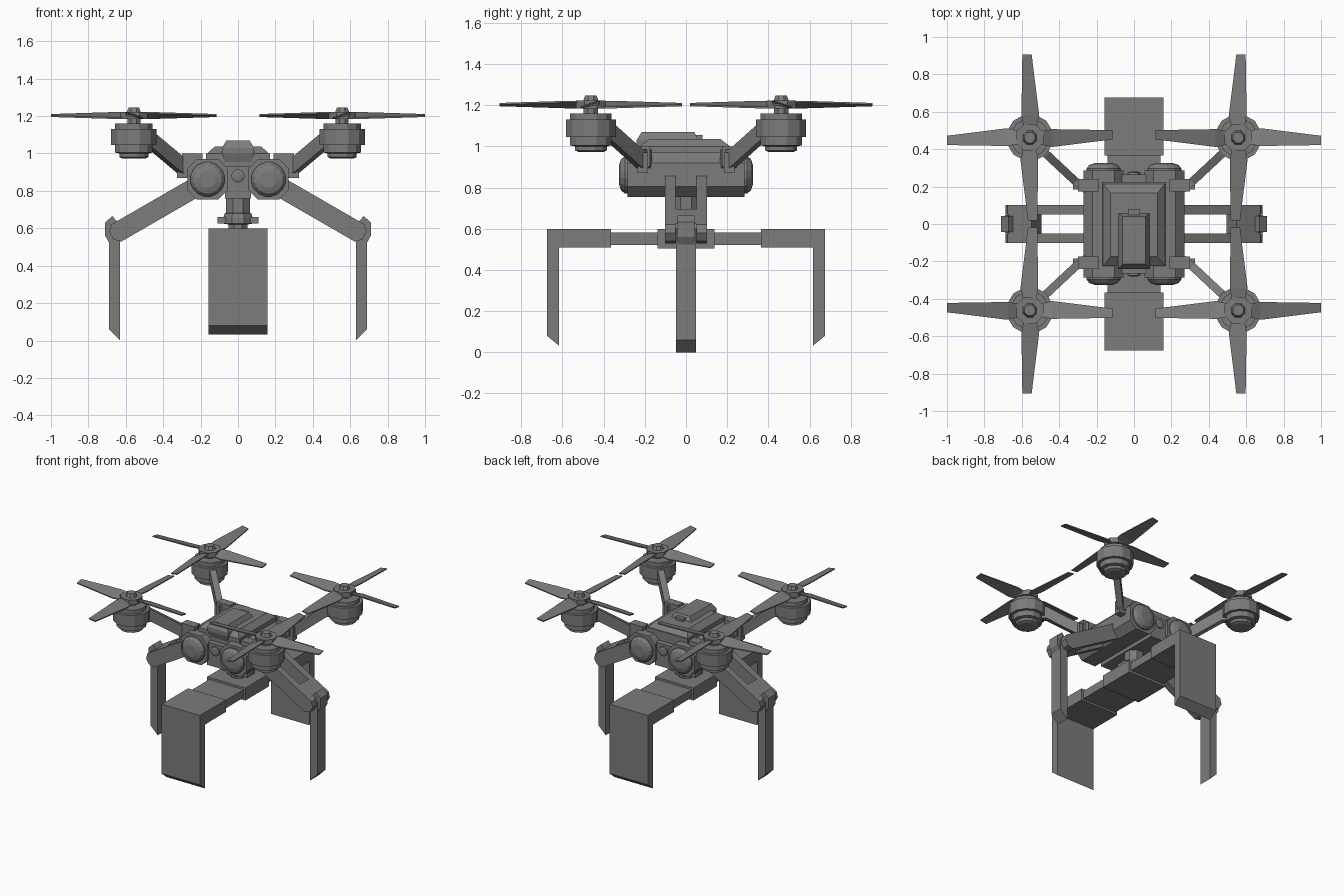
import bpy
import bmesh
from math import cos, sin, pi, radians
from mathutils import Vector, Matrix

cube = bpy.data.objects.get("Cube")
if cube:
    bpy.data.objects.remove(cube, do_unlink=True)

grey = bpy.data.materials.new("dark_grey")
grey.use_nodes = True
COLOUR = (0.2, 0.2, 0.2, 1)
grey.diffuse_color = COLOUR
grey.node_tree.nodes["Principled BSDF"].inputs["Base Color"].default_value = COLOUR

CORNERS = [(sx, sy) for sx in (1, -1) for sy in (1, -1)]


def loft(name, rings, sx=1, sy=1):
    """Skin a list of equal-length rings, cap both ends, mirror by sign."""
    bm = bmesh.new()
    loops = [[bm.verts.new((p[0] * sx, p[1] * sy, p[2])) for p in r] for r in rings]
    n = len(rings[0])
    for a, b in zip(loops, loops[1:]):
        for i in range(n):
            j = (i + 1) % n
            bm.faces.new((a[i], a[j], b[j], b[i]))
    bm.faces.new(loops[0])
    bm.faces.new(loops[-1])
    bmesh.ops.recalc_face_normals(bm, faces=bm.faces)
    mesh = bpy.data.meshes.new(name)
    bm.to_mesh(mesh)
    bm.free()
    mesh.materials.append(grey)
    obj = bpy.data.objects.new(name, mesh)
    bpy.context.collection.objects.link(obj)
    return obj


def rect(x0, x1, y0, y1, z):
    return [(x0, y0, z), (x1, y0, z), (x1, y1, z), (x0, y1, z)]


def box(name, x0, x1, y0, y1, z0, z1, sx=1, sy=1):
    return loft(name, [rect(x0, x1, y0, y1, z0), rect(x0, x1, y0, y1, z1)], sx, sy)


def slab_y(name, outline, y0, y1, sx=1, sy=1):
    """Extrude an x-z outline along y."""
    return loft(name, [[(x, y, z) for x, z in outline] for y in (y0, y1)], sx, sy)


def slab_x(name, outline, half, sy=1):
    """Extrude a y-z outline across x."""
    return loft(name, [[(x, y, z) for y, z in outline] for x in (-half, half)], 1, sy)


def turned(name, steps, x=0, y=0, n=12, sx=1, sy=1):
    """Upright turned part from (radius, height) steps."""
    ang = [(i + 0.5) * 2 * pi / n for i in range(n)]
    rings = [[(x + r * cos(a), y + r * sin(a), z) for a in ang] for r, z in steps]
    return loft(name, rings, sx, sy)


def turned_y(name, steps, x, z, n=8, sx=1, sy=1):
    """Part turned about a front-to-back axis from (radius, y) steps."""
    ang = [(i + 0.5) * 2 * pi / n for i in range(n)]
    rings = [[(x + r * cos(a), y, z + r * sin(a)) for a in ang] for r, y in steps]
    return loft(name, rings, sx, sy)


# Side pods with chamfered edges and domed ends
PX, PZ = 0.163, 0.862
h, c = 0.108, 0.058
octagon = [(h, c), (c, h), (-c, h), (-h, c), (-h, -c), (-c, -h), (c, -h), (h, -c)]
for sx in (1, -1):
    slab_y("pod", [(PX + a, PZ + b) for a, b in octagon], -0.285, 0.285, sx)
    for sy in (1, -1):
        turned_y("pod_dome", [(0.093, 0.28), (0.093, 0.296), (0.077, 0.316), (0.045, 0.326)],
                 PX, PZ, 16, sx, sy)

# Central body, stepped deck and top bump
box("body_core", -0.07, 0.07, -0.265, 0.265, 0.76, 0.93)
box("body_deck", -0.17, 0.17, -0.225, 0.225, 0.92, 1.0)
loft("upper_deck", [rect(-0.165, 0.165, -0.225, 0.215, 1.0),
                    rect(-0.125, 0.125, -0.175, 0.165, 1.037)])
loft("top_bump", [rect(-0.072, 0.072, -0.225, 0.05, 0.955),
                  rect(-0.086, 0.086, -0.24, 0.06, 1.0),
                  rect(-0.086, 0.086, -0.24, 0.06, 1.03),
                  rect(-0.062, 0.062, -0.215, 0.04, 1.07)])
box("bump_latch", -0.032, 0.032, 0.04, 0.08, 1.0, 1.055)
for sy in (1, -1):
    turned_y("sensor", [(0.035, 0.26), (0.035, 0.275), (0.02, 0.28)], 0, 0.88, 12, 1, sy)

# Rotor units
HX, HY, REACH = 0.557, 0.462, 0.443


def blade_ring(r, lo, hi, tilt, thick):
    """Section of a blade pointing along +y from the hub."""
    return [(lo, r, -tilt - thick), (hi, r, tilt - thick), (hi, r, tilt), (lo, r, -tilt)]


BLADE = [blade_ring(0.03, -0.03, 0.03, 0.014, 0.008),
         blade_ring(0.12, -0.05, 0.045, 0.014, 0.008),
         blade_ring(REACH, -0.01, 0.04, 0.004, 0.008)]

for sx, sy in CORNERS:
    turned("motor", [(0.06, 0.972), (0.08, 0.98), (0.08, 1.0), (0.104, 1.005), (0.104, 1.045),
                     (0.126, 1.045), (0.126, 1.13), (0.104, 1.13), (0.104, 1.16)],
           HX, HY, 12, sx, sy)
    turned("rotor_hub", [(0.038, 1.15), (0.038, 1.185), (0.078, 1.185), (0.078, 1.222),
                         (0.04, 1.222), (0.03, 1.247)], HX, HY, 8, sx, sy)
    for k in range(4):
        turn = Matrix.Translation((HX, HY, 1.207)) @ Matrix.Rotation(k * pi / 2, 4, "Z")
        loft("blade", [[turn @ Vector(p) for p in ring] for ring in BLADE], sx, sy)

    # Diagonal strut with a short level end under the motor
    side = Vector((0.022, -0.022, 0)) * 0.7
    path = [((0.53, 0.435), 1.03, 1.115), ((0.465, 0.37), 1.025, 1.115),
            ((0.31, 0.225), 0.895, 0.985), ((0.25, 0.18), 0.895, 0.985)]
    rings = []
    for (x, y), lo, hi in path:
        bottom, top = Vector((x, y, lo)), Vector((x, y, hi))
        rings.append([bottom - side, bottom + side, top + side, top - side])
    loft("rotor_strut", rings, sx, sy)
    box("strut_mount", 0.19, 0.3, 0.175, 0.24, 0.9, 1.0, sx, sy)
    box("strut_bracket", 0.27, 0.325, 0.185, 0.235, 0.87, 0.97, sx, sy)

# Side legs: paired arm plates, filler block, knuckle and foot
slope = radians(30)
along = Vector((cos(slope), -sin(slope)))
across = Vector((sin(slope), cos(slope)))
start = Vector((0.2, 0.835))


def arm_outline(s0, s1, half, nose):
    pts = [(s0, -half), (s0, half), (s1 - nose, half), (s1, half - nose),
           (s1, nose - half), (s1 - nose, -half)]
    return [tuple(start + along * s + across * t) for s, t in pts]


for sx in (1, -1):
    for sy in (1, -1):
        slab_y("arm_plate", arm_outline(0, 0.55, 0.053, 0.03), 0.05, 0.102, sx, sy)
    slab_y("arm_filler", arm_outline(0.37, 0.53, 0.053, 0.02), -0.051, 0.051, sx)
    slab_y("knuckle", [(0.64, 0.63), (0.672, 0.665), (0.71, 0.632), (0.71, 0.56),
                       (0.685, 0.515), (0.63, 0.515)], -0.042, 0.042, sx)
    slab_y("leg", [(0.63, 0.0), (0.69, 0.06), (0.69, 0.6), (0.63, 0.6)], -0.048, 0.048, sx)

# Neck and swivel below the body
turned("neck", [(0.068, 0.66), (0.068, 0.78)], n=8)
turned("swivel", [(0.055, 0.59), (0.055, 0.62), (0.085, 0.625), (0.085, 0.655),
                  (0.078, 0.68), (0.06, 0.685)], n=8)
box("swivel_bar", -0.11, 0.11, -0.045, 0.045, 0.625, 0.66)

# Sliding gripper beam with a claw at each end
box("beam_centre", -0.158, 0.158, -0.138, 0.138, 0.505, 0.598)
for sy in (1, -1):
    box("beam_slider", -0.142, 0.142, 0.13, 0.38, 0.522, 0.582, 1, sy)
    slab_x("claw", [(0.365, 0.598), (0.675, 0.598), (0.675, 0.08), (0.617, 0.032),
                    (0.617, 0.508), (0.365, 0.508)], 0.158, sy)
